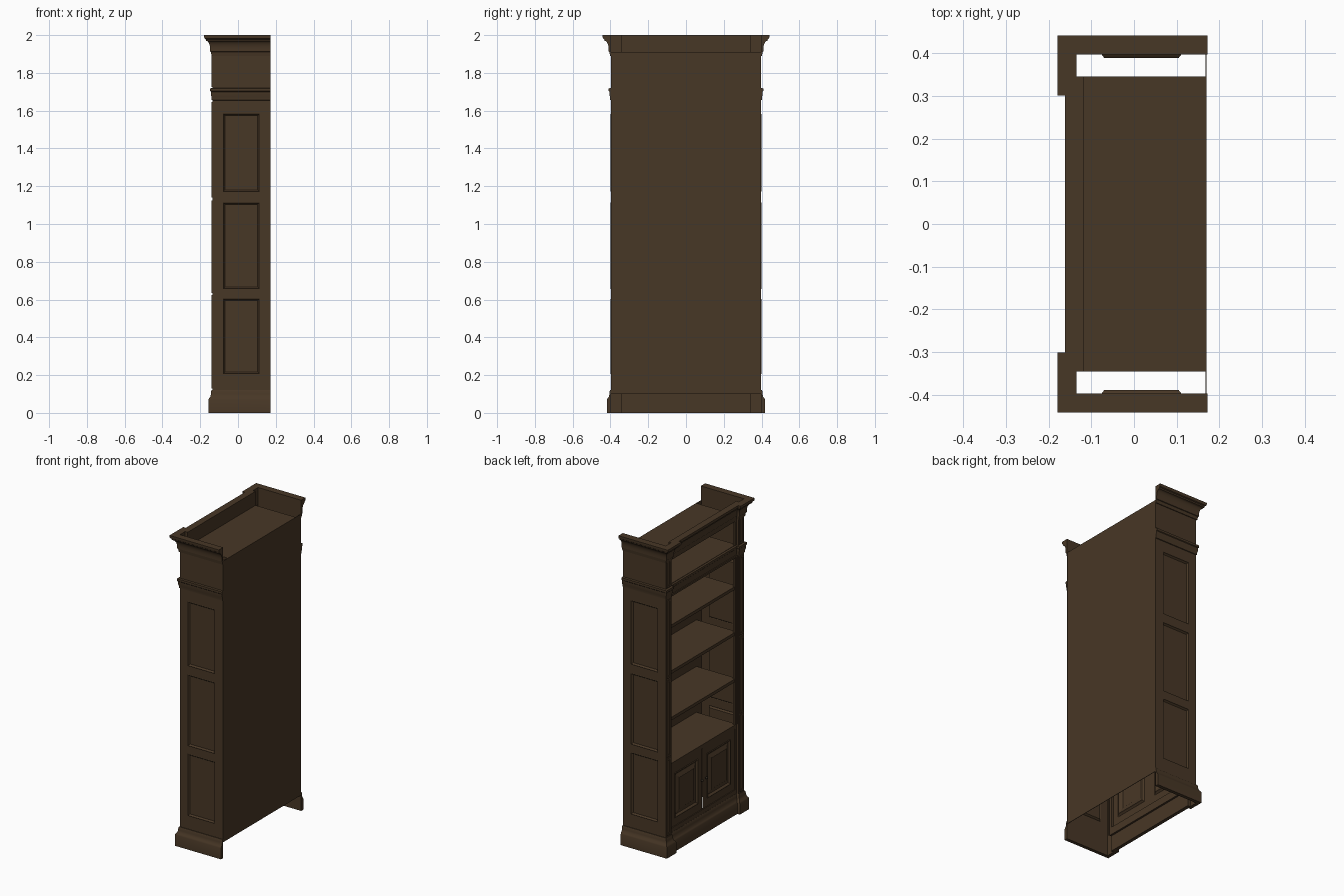
import bpy, bmesh, math
from mathutils import Vector

if "Cube" in bpy.data.objects:
    bpy.data.objects.remove(bpy.data.objects["Cube"])


def mat(name, rgb):
    m = bpy.data.materials.new(name)
    m.diffuse_color = (*rgb, 1)
    m.use_nodes = True
    m.node_tree.nodes["Principled BSDF"].inputs["Base Color"].default_value = m.diffuse_color
    return m


WOOD = mat("dark_brown_wood", (0.064, 0.038, 0.019))
METAL = mat("knob_dark_bronze", (0.03, 0.022, 0.014))


def finish(name, bm, material=WOOD, smooth=True):
    me = bpy.data.meshes.new(name)
    bm.to_mesh(me)
    bm.free()
    me.materials.append(material)
    ob = bpy.data.objects.new(name, me)
    bpy.context.collection.objects.link(ob)
    if smooth:
        bpy.ops.object.select_all(action='DESELECT')
        ob.select_set(True)
        bpy.context.view_layer.objects.active = ob
        bpy.ops.object.shade_smooth_by_angle(angle=math.radians(28))
    return ob


def box(name, x0, x1, y0, y1, z0, z1):
    bm = bmesh.new()
    bmesh.ops.create_cube(bm, size=1)
    for v in bm.verts:
        v.co = ((x0 + x1) / 2 + v.co.x * (x1 - x0),
                (y0 + y1) / 2 + v.co.y * (y1 - y0),
                (z0 + z1) / 2 + v.co.z * (z1 - z0))
    return finish(name, bm, smooth=False)


def sweep(name, path, profile, closed=True):
    """Sweep an (offset, z) profile along a plan path with mitred corners."""
    pts = [Vector(p) for p in path]
    norms = []
    for a, b in zip(pts, pts[1:]):
        d = (b - a).normalized()
        norms.append(Vector((-d.y, d.x)))
    bm = bmesh.new()
    rings = []
    for i, p in enumerate(pts):
        n0, n1 = norms[max(i - 1, 0)], norms[min(i, len(norms) - 1)]
        m = (n0 + n1) / (1 + n0.dot(n1))
        rings.append([bm.verts.new((p.x + m.x * o, p.y + m.y * o, z)) for o, z in profile])
    n = len(profile)
    for r, q in zip(rings, rings[1:]):
        for j in range(n if closed else n - 1):
            k = (j + 1) % n
            bm.faces.new((r[j], r[k], q[k], q[j]))
    if closed:
        bm.faces.new(rings[0][::-1])
        bm.faces.new(rings[-1])
    return finish(name, bm)


def panelled(name, to3d, us, vs, cells, rings):
    """Flat skin cut in a grid; chosen cells get stepped (inset, height) panels."""
    bm = bmesh.new()

    def loop(u0, u1, v0, v1, t, d):
        return [bm.verts.new(to3d(u, v, d)) for u, v in
                ((u0 + t, v0 + t), (u1 - t, v0 + t), (u1 - t, v1 - t), (u0 + t, v1 - t))]
    for i in range(len(us) - 1):
        for j in range(len(vs) - 1):
            c = (us[i], us[i + 1], vs[j], vs[j + 1])
            cur = loop(*c, 0, 0)
            if (i, j) in cells:
                for t, d in rings:
                    nxt = loop(*c, t, d)
                    for k in range(4):
                        m = (k + 1) % 4
                        bm.faces.new((cur[k], cur[m], nxt[m], nxt[k]))
                    cur = nxt
            bm.faces.new(cur)
    bmesh.ops.remove_doubles(bm, verts=bm.verts[:], dist=1e-5)
    bm.normal_update()
    out = Vector(to3d(0, 0, 1)) - Vector(to3d(0, 0, 0))
    if sum(f.normal.dot(out) for f in bm.faces) < 0:
        bmesh.ops.reverse_faces(bm, faces=bm.faces[:])
    return finish(name, bm, smooth=False)


# Plan outline: sides, projecting corner posts, recessed middle (open at the back)
YS, YP, XC, XM, XB = 0.397, 0.345, -0.135, -0.117, 0.172
half = [(XB, -YS), (XC, -YS), (XC, -YP), (XM, -YP)]
outline = half + [(x, -y) for x, y in reversed(half)]

# Cornice with cove curve
cove = [(0.012 + 0.022 * (1 - math.cos(a)), 1.925 + 0.045 * math.sin(a))
        for a in [math.pi / 2 * i / 6 for i in range(7)]]
sweep("cornice", outline,
      [(0, 1.89), (0.005, 1.89), (0.008, 1.91), (0.012, 1.912)] + cove +
      [(0.036, 1.978), (0.042, 1.982), (0.044, 1.988), (0.044, 2.0), (0, 2.0)])

# Plinth
sweep("plinth", outline,
      [(0, 0), (0.022, 0), (0.022, 0.07), (0.018, 0.078), (0.012, 0.085),
       (0.008, 0.1), (0.007, 0.115), (0.004, 0.12), (0, 0.12)])

# Belt moulding under the upper niche
sweep("belt_moulding", outline,
      [(0, 1.655), (0.004, 1.657), (0.005, 1.672), (0.009, 1.685), (0.009, 1.7),
       (0.013, 1.704), (0.013, 1.718), (0, 1.72)])

for s, side in ((-1, "right"), (1, "left")):
    # Side skin with three recessed panels
    panelled(f"side_{side}", lambda u, v, d: (u, s * (YS + d), v),
             [XC, -0.08, 0.115, XB],
             [0.1, 0.205, 0.605, 0.655, 1.115, 1.17, 1.585, 1.9],
             {(1, 1), (1, 3), (1, 5)},
             [(0.003, 0.002), (0.006, -0.003), (0.011, -0.009)])
    # Corner post front with raised panels, and its return
    panelled(f"corner_post_{side}", lambda u, v, d: (XC - d, s * u, v),
             [YP, YP + 0.004, YS - 0.005, YS],
             [0.1, 0.13, 0.625, 0.635, 1.125, 1.14, 1.645, 1.725, 1.9],
             {(1, 1), (1, 3), (1, 5), (1, 7)},
             [(0.0, 0.005), (0.012, 0.005), (0.015, 0.002)])
    box(f"post_return_{side}", XC, XM + 0.004, *sorted((s * YP, s * (YP - 0.003))), 0.1, 1.9)
    # Slim stile and bead along the opening
    box(f"stile_{side}", XM - 0.003, XM + 0.012, *sorted((s * 0.326, s * YP)), 0.1, 1.9)
    box(f"stile_bead_{side}", XM - 0.009, XM, *sorted((s * 0.334, s * YP)), 0.57, 1.66)

    # Cupboard door with raised centre panel
    panelled(f"door_{side}", lambda u, v, d: (XM - d, s * u, v),
             [0.002, 0.045, 0.285, 0.326], [0.15, 0.2, 0.49, 0.54], {(1, 1)},
             [(0.004, 0.004), (0.01, -0.002), (0.014, -0.008), (0.022, -0.008),
              (0.042, 0.001), (0.044, 0.003)])
    # Door knob
    bm = bmesh.new()
    bmesh.ops.create_uvsphere(bm, u_segments=16, v_segments=8, radius=0.008)
    bmesh.ops.translate(bm, verts=bm.verts[:], vec=(XM - 0.014, s * 0.022, 0.345))
    finish(f"knob_{side}", bm, METAL)

# Front rails
box("bottom_rail", XM - 0.003, XM + 0.012, -YP, YP, 0.1, 0.148)
box("cabinet_rail", XM - 0.003, XM + 0.012, -YP, YP, 0.542, 0.566)
box("belt_rail", XM - 0.001, XM + 0.012, -YP, YP, 1.655, 1.722)
box("opening_bead", XM - 0.009, XM, -0.334, 0.334, 1.644, 1.656)
box("top_rail", XM - 0.003, XM + 0.012, -YP, YP, 1.875, 1.905)

# Shelves, from cabinet top to niche floor
for i, z in enumerate((0.565, 0.86, 1.16, 1.455, 1.72)):
    box(f"shelf_{i + 1}", XM, 0.167, -YP, YP, z - 0.02, z)

# Top board and back board
box("top_board", XM, 0.17, -YP, YP, 1.892, 1.91)
box("back_board", 0.167, 0.17, -YS, YS, 0.1, 1.91)
